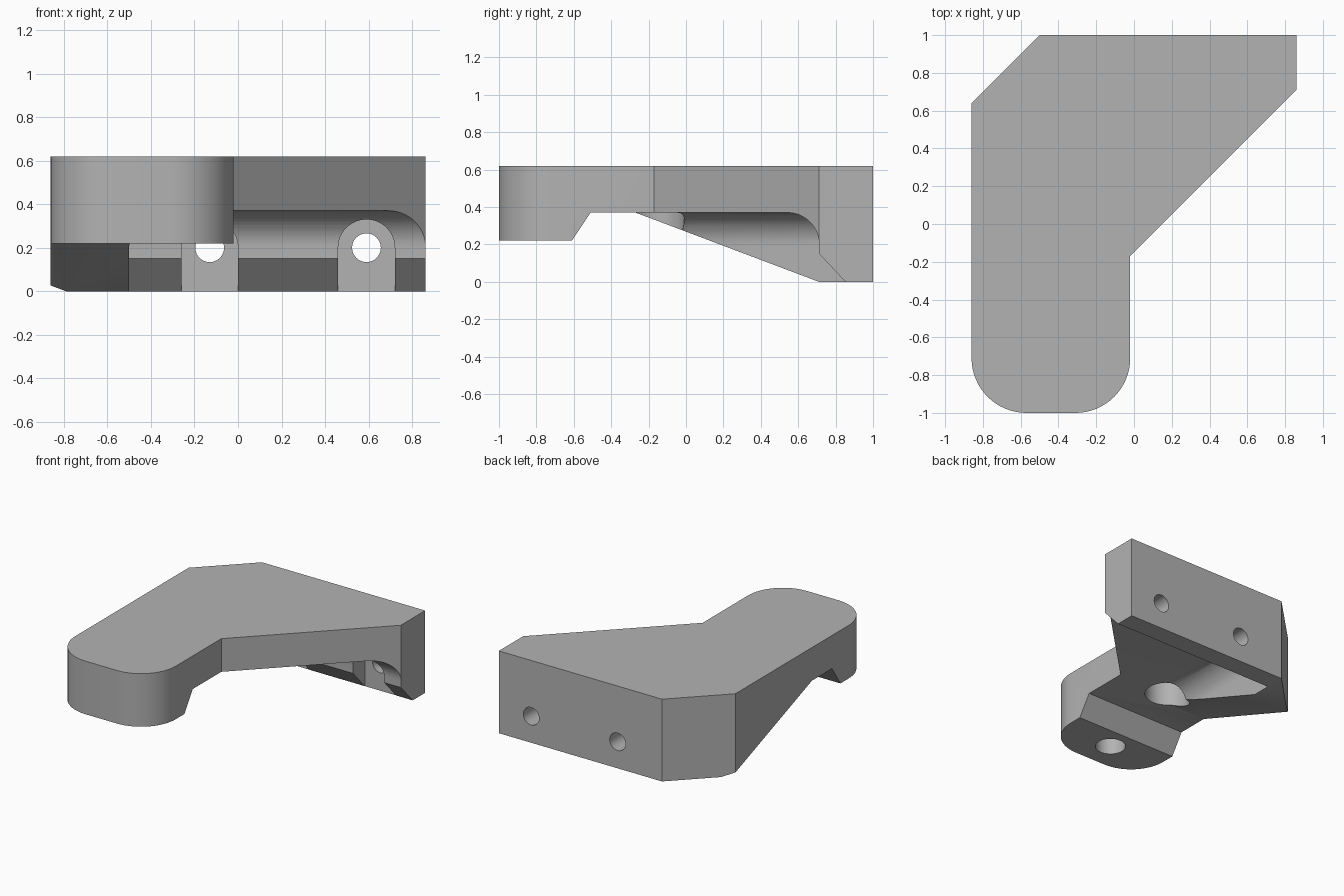
import bpy, bmesh
from math import sin, cos, pi, radians
from mathutils import Vector

if "Cube" in bpy.data.objects:
    bpy.data.objects.remove(bpy.data.objects["Cube"], do_unlink=True)

grey = bpy.data.materials.new("plain grey")
grey.use_nodes = True
grey.diffuse_color = (0.45, 0.45, 0.45, 1)
grey.node_tree.nodes["Principled BSDF"].inputs["Base Color"].default_value = (0.45, 0.45, 0.45, 1)


def arc(cx, cy, r, start, end, n=16):
    return [(cx + r * cos(radians(start + (end - start) * i / n)),
             cy + r * sin(radians(start + (end - start) * i / n))) for i in range(n + 1)]


def loft(name, rings):
    """Closed solid through a stack of rings with equal point counts."""
    bm = bmesh.new()
    loops = [[bm.verts.new(p) for p in ring] for ring in rings]
    bm.faces.new(loops[0])
    bm.faces.new(loops[-1])
    n = len(loops[0])
    for a, b in zip(loops, loops[1:]):
        for i in range(n):
            j = (i + 1) % n
            bm.faces.new((a[i], a[j], b[j], b[i]))
    bmesh.ops.recalc_face_normals(bm, faces=bm.faces)
    mesh = bpy.data.meshes.new(name)
    bm.to_mesh(mesh)
    bm.free()
    mesh.materials.append(grey)
    obj = bpy.data.objects.new(name, mesh)
    bpy.context.collection.objects.link(obj)
    return obj


def prism(name, points, axis, low, high):
    """Extrude a 2D outline along x, y or z."""
    def place(p, d):
        return {"x": (d, *p), "y": (p[0], d, p[1]), "z": (*p, d)}[axis]
    return loft(name, [[place(p, d) for p in points] for d in (low, high)])


# Bracket body: plan outline with a rounded front pad
R = 0.29
outline = arc(-0.86 + R, -1 + R, R, 180, 270) + arc(-0.02 - R, -1 + R, R, 270, 360)
outline += [(-0.02, -0.17), (0.86, 0.71), (0.86, 1), (-0.5, 1), (-0.86, 0.64)]
body = prism("bracket_body", outline, "z", 0, 0.62)

cutters = []

# Underside: raised pad, flat recess and long slope to the back wall
under = [(-1.2, -0.2), (-1.2, 0.22), (-0.61, 0.22), (-0.51, 0.37),
         (-0.27, 0.37), (0.71, 0), (0.71, -0.2)]
cutters.append(prism("underside_cutter", under, "x", -1.2, 1.2))

# Pocket beside the side rib, with filleted ceiling and chamfered foot
F = 0.17
levels = [(-0.1, 0, 0.953), (0.15, 0, 0.712)]
levels += [(0.37 - F + F * sin(t), F - F * cos(t), 0.712 - F + F * cos(t))
           for t in [pi / 2 * i / 14 for i in range(15)]]
levels[0] = (-0.1, 0, 0.712 + 0.14 / 0.15 * 0.25)
rings = [[(-0.5 + d, -0.4, z), (1.2, -0.4, z), (1.2, y, z), (-0.5 + d, y, z)]
         for z, d, y in levels]
cutters.append(loft("pocket_cutter", rings))

# Arched screw seats and screw holes in the back wall
for side, x in (("right", -0.13), ("left", 0.59)):
    seat = [(x - 0.13, -0.1), (x + 0.13, -0.1)] + arc(x, 0.2, 0.13, 0, 180, 24)
    cutters.append(prism(side + "_seat_cutter", seat, "y", 0.42, 0.853))
    cutters.append(prism(side + "_screw_hole_cutter",
                         arc(x, 0.2, 0.066, 0, 360, 32)[:-1], "y", 0.8, 1.1))

# Blind round holes from below
for name, y, r, low, high in (("pad_hole", -0.78, 0.105, 0.1, 0.45),
                              ("recess_hole", -0.165, 0.155, 0.1, 0.56)):
    cutters.append(prism(name + "_cutter", arc(-0.44, y, r, 0, 360, 40)[:-1], "z", low, high))

# Apply the cuts, then remove the cutters
bpy.context.view_layer.objects.active = body
body.select_set(True)
for c in cutters:
    mod = body.modifiers.new("cut", "BOOLEAN")
    mod.operation = "DIFFERENCE"
    mod.solver = "EXACT"
    mod.object = c
    bpy.ops.object.modifier_apply(modifier=mod.name)
    bpy.data.objects.remove(c, do_unlink=True)

bpy.ops.object.shade_smooth_by_angle(angle=radians(25))
